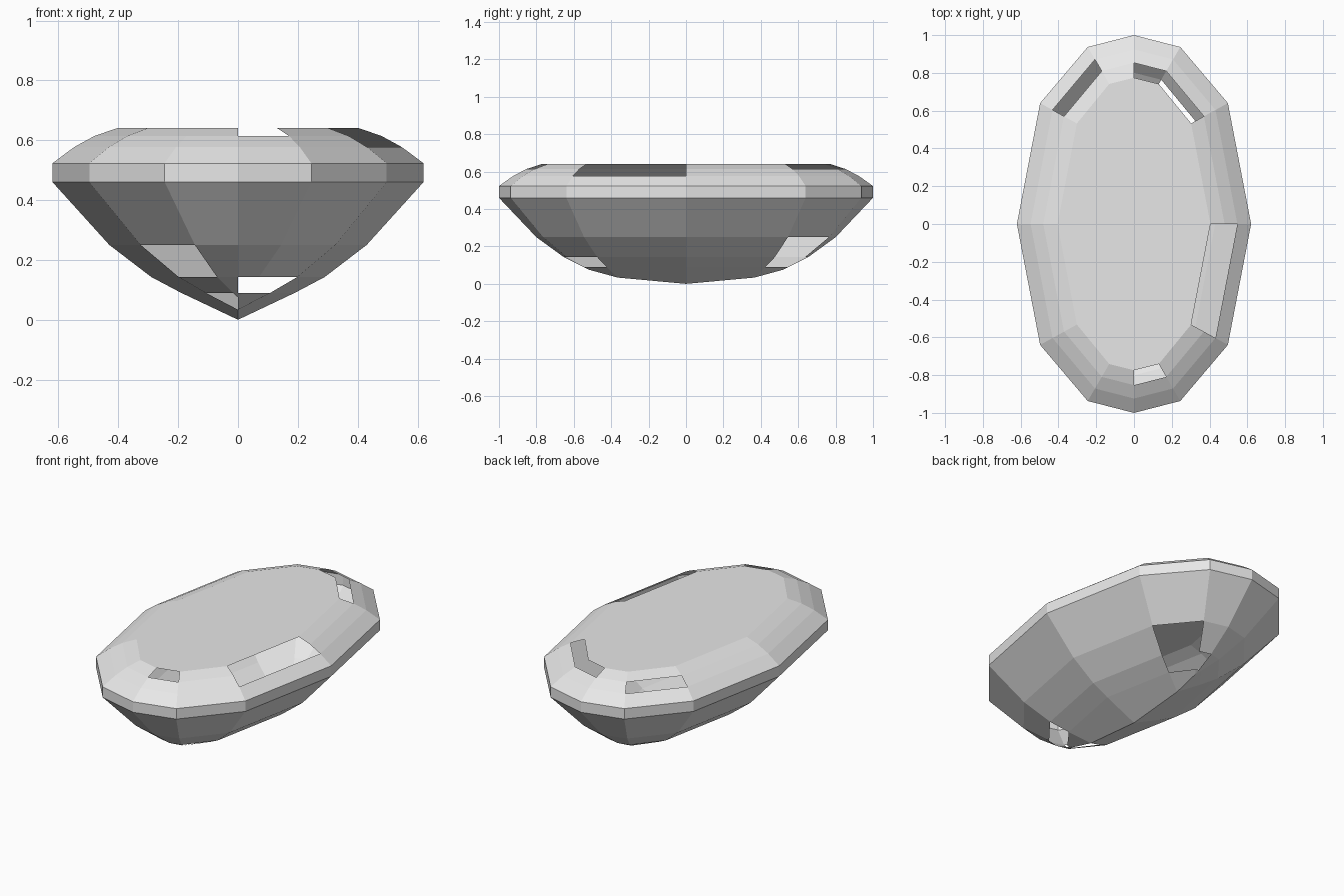
import bpy
import bmesh

cube = bpy.data.objects.get("Cube")
if cube:
    bpy.data.objects.remove(cube, do_unlink=True)

# One quarter of the outline: x, y, inward speed in x and y, inset at which it meets the keel
QUARTER = [
    (0.0, 1.0, 0.0, 1.05, 0.462),
    (0.245, 0.937, 0.53, 0.91, 0.462),
    (0.497, 0.64, 0.905, 0.5, 0.549),
    (0.62, 0.0, 1.0, 0.0, 0.62),
]

# Mirror the quarter into twelve corners, counterclockwise from the front tip
SIGNS = [(i, 1, -1) for i in (0, 1, 2, 3)] + [(i, 1, 1) for i in (2, 1, 0)]
SIGNS += [(i, -1, 1) for i in (1, 2, 3)] + [(i, -1, -1) for i in (2, 1)]
COUNT = len(SIGNS)

# Facet rows from the table down to the keel: inset, height
ROWS = [(0.215, 0.64), (0.14, 0.614), (0.0725, 0.577), (0.0, 0.523),
        (0.0, 0.46), (0.19, 0.25), (0.33, 0.143), (0.43, 0.09), (0.62, 0.0)]

# Open facets in each row, by side number
OPEN = {0: {0, 2, 4, 5}, 1: {2, 7}, 5: {4, 10}, 6: {0, 1, 4, 5}, 7: {10}}


def make_row(bm, inset, height):
    """Place one row of corners, stopping each corner at the keel."""
    row = []
    for i, sx, sy in SIGNS:
        x, y, dx, dy, limit = QUARTER[i]
        d = min(inset, limit)
        z = height + (inset - d) * 0.09 / 0.19
        row.append(bm.verts.new((sx * (x - dx * d), sy * (y - dy * d), z)))
    return row


# Gem shell
bm = bmesh.new()
rows = [make_row(bm, *r) for r in ROWS]
bm.faces.new(rows[0])
for band, (upper, lower) in enumerate(zip(rows, rows[1:])):
    for a in range(COUNT):
        if a not in OPEN.get(band, ()):
            b = (a + 1) % COUNT
            bm.faces.new((upper[a], lower[a], lower[b], upper[b]))

# Weld the keel and drop unused corners
bmesh.ops.remove_doubles(bm, verts=bm.verts[:], dist=0.006)
bmesh.ops.delete(bm, geom=[v for v in bm.verts if not v.link_faces], context='VERTS')
mesh = bpy.data.meshes.new("gem")
bm.to_mesh(mesh)
bm.free()

# Pale grey material
grey = bpy.data.materials.new("pale grey")
grey.use_nodes = True
color = (0.8, 0.8, 0.8, 1.0)
grey.diffuse_color = color
grey.node_tree.nodes["Principled BSDF"].inputs["Base Color"].default_value = color
mesh.materials.append(grey)

gem = bpy.data.objects.new("gem", mesh)
bpy.context.collection.objects.link(gem)
